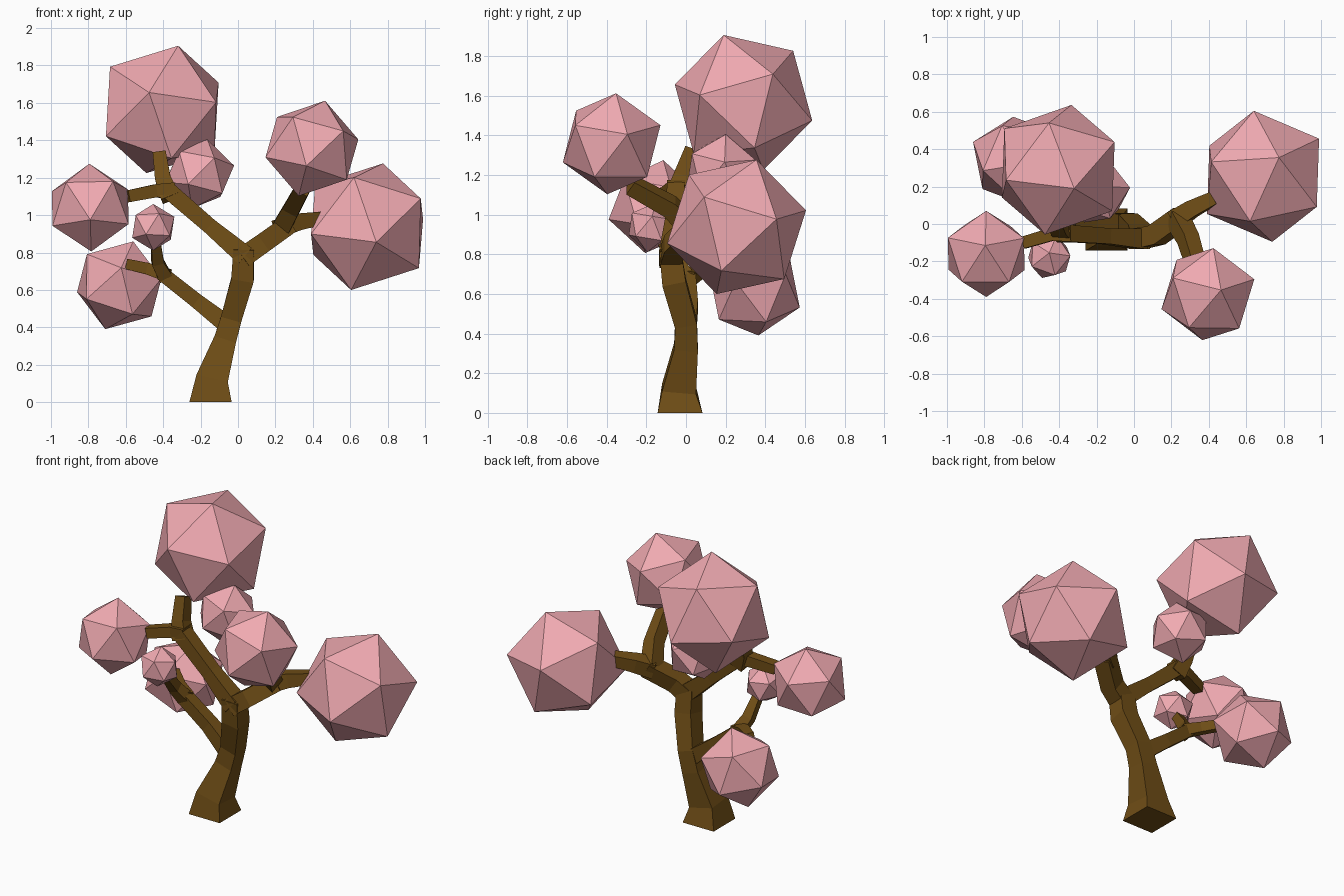
import bpy, bmesh
from mathutils import Vector, Matrix

if "Cube" in bpy.data.objects:
    bpy.data.objects.remove(bpy.data.objects["Cube"])


def material(name, rgb):
    m = bpy.data.materials.new(name)
    m.diffuse_color = (*rgb, 1)
    m.use_nodes = True
    m.node_tree.nodes["Principled BSDF"].inputs["Base Color"].default_value = m.diffuse_color
    return m


BARK = material("bark", (0.16, 0.075, 0.008))
PINK = material("blossom", (0.87, 0.40, 0.44))


def finish(bm, name, mat):
    bmesh.ops.recalc_face_normals(bm, faces=bm.faces)
    me = bpy.data.meshes.new(name)
    bm.to_mesh(me)
    bm.free()
    me.materials.append(mat)
    ob = bpy.data.objects.new(name, me)
    bpy.context.collection.objects.link(ob)


def limb(name, path):
    """Square tube through (x, y, z, half width) points."""
    bm = bmesh.new()
    pts = [Vector(p[:3]) for p in path]
    rings = []
    for i, p in enumerate(pts):
        t = (pts[min(i + 1, len(pts) - 1)] - pts[max(i - 1, 0)]).normalized()
        if p.z == 0:
            t = Vector((0, 0, 1))
        u = Vector((0, 1, 0))
        u = (u - t * u.dot(t)).normalized()
        v = t.cross(u)
        h = path[i][3]
        rings.append([bm.verts.new(p + u * a * h + v * b * h)
                      for a, b in ((1, 1), (-1, 1), (-1, -1), (1, -1))])
    for r, s in zip(rings, rings[1:]):
        for k in range(4):
            n = (k + 1) % 4
            bm.faces.new((r[k], r[n], s[n], s[k]))
    bm.faces.new(rings[0])
    bm.faces.new(rings[-1])
    finish(bm, name, BARK)


def blossom(name, centre, radius, a, b):
    """Icosahedron with one corner towards a and a neighbouring corner near b."""
    z = Vector(a).normalized()
    x = Vector(b)
    x = (x - z * x.dot(z)).normalized()
    rot = Matrix((x, z.cross(x), z)).transposed().to_4x4()
    bm = bmesh.new()
    bmesh.ops.create_icosphere(bm, subdivisions=1, radius=radius,
                               matrix=Matrix.Translation(centre) @ rot)
    finish(bm, name, PINK)


# Trunk with flared foot
limb("trunk", [(-.147, -.03, 0, .113), (-.14, -.035, .12, .086),
               (-.07, 0, .33, .06), (-.035, 0, .45, .056),
               (.025, -.06, .66, .06), (.03, -.08, .82, .055)])

# Upper left branch and its twigs
limb("left_branch", [(.04, -.08, .78, .055), (-.15, -.065, .94, .042),
                     (-.37, -.05, 1.13, .045)])
limb("left_top_twig", [(-.36, -.05, 1.09, .05), (-.40, -.02, 1.19, .042),
                       (-.42, .03, 1.33, .035)])
limb("left_side_twig", [(-.34, -.05, 1.13, .045), (-.44, -.055, 1.13, .035),
                        (-.59, -.10, 1.10, .032)])

# Right branch and its twigs
limb("right_branch", [(.02, -.08, .77, .055), (.12, -.06, .84, .053),
                      (.26, .04, .94, .052)])
limb("right_front_twig", [(.23, .03, .93, .05), (.29, -.08, 1.04, .045),
                          (.35, -.28, 1.15, .04)])
limb("right_side_twig", [(.22, .02, .93, .05), (.31, .08, .96, .045),
                         (.43, .14, .98, .036)])

# Lower left branch and its twigs
limb("low_branch", [(-.04, 0, .40, .05), (-.22, .02, .54, .04),
                    (-.41, .01, .69, .038)])
limb("low_top_twig", [(-.39, .01, .67, .038), (-.43, -.04, .75, .032),
                      (-.44, -.12, .86, .025)])
limb("low_side_twig", [(-.38, .01, .68, .036), (-.47, .06, .71, .031),
                       (-.58, .16, .735, .028)])

# Blossom clumps
blossom("top_blossom", (-.405, .29, 1.565), .365, (.085, -.10, .34), (.305, .15, .145))
blossom("right_blossom", (.69, .255, .938), .363, (.085, .10, .337), (.29, -.165, .152))
blossom("left_blossom", (-.79, -.16, 1.04), .239, (-.005, .045, .233), (0, .23, .06))
blossom("front_blossom", (.395, -.375, 1.357), .265, (.07, .022, .253), (.252, .081, .039))
blossom("middle_blossom", (-.205, .18, 1.22), .19, (.04, .02, .18), (.17, .01, .01))
blossom("low_blossom", (-.635, .345, .625), .247, (.075, -.02, .235), (.215, -.09, .03))
blossom("tiny_blossom", (-.453, -.175, .935), .126, (0, .02, .12), (.03, -.10, .05))
